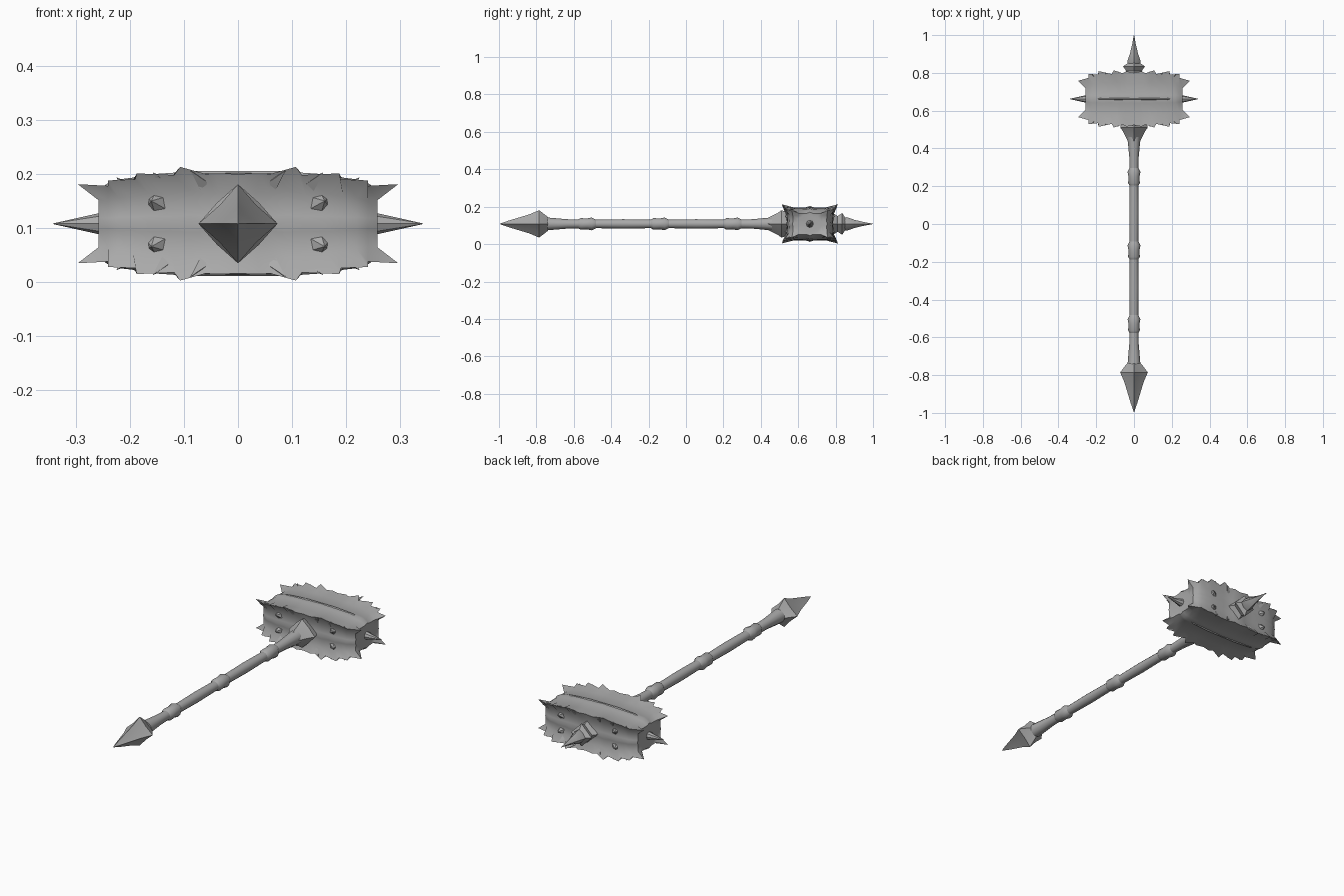
import bpy, bmesh, math
from mathutils import Vector

if "Cube" in bpy.data.objects:
    bpy.data.objects.remove(bpy.data.objects["Cube"])

ZC, HY = 0.108, 0.662          # axis height, head centre in y
metal = bpy.data.materials.new("grey metal")
metal.diffuse_color = (0.4, 0.4, 0.4, 1)
metal.use_nodes = True
metal.node_tree.nodes["Principled BSDF"].inputs["Base Color"].default_value = metal.diffuse_color


def finish(name, bm, angle=40):
    bmesh.ops.remove_doubles(bm, verts=bm.verts, dist=1e-5)
    bmesh.ops.recalc_face_normals(bm, faces=bm.faces)
    me = bpy.data.meshes.new(name)
    bm.to_mesh(me)
    bm.free()
    ob = bpy.data.objects.new(name, me)
    bpy.context.collection.objects.link(ob)
    me.materials.append(metal)
    bpy.ops.object.select_all(action='DESELECT')
    ob.select_set(True)
    bpy.context.view_layer.objects.active = ob
    bpy.ops.object.shade_smooth_by_angle(angle=math.radians(angle))
    return ob


def skin(bm, rings):
    """Bridge rings of points and close both ends."""
    vs = [[bm.verts.new(p) for p in r] for r in rings]
    n = len(vs[0])
    for a, b in zip(vs, vs[1:]):
        for i in range(n):
            bm.faces.new((a[i], a[(i + 1) % n], b[(i + 1) % n], b[i]))
    bm.faces.new(vs[0])
    bm.faces.new(vs[-1])


def shaft(name, profile, sides=8, star=1.0, angle=40):
    """Lathe along y; star < 1 pulls every other side in (diamond section)."""
    bm = bmesh.new()
    rings = []
    for y, r in profile:
        rings.append([Vector((math.cos(a) * r * k, y, ZC + math.sin(a) * r * k))
                      for i in range(sides)
                      for a, k in [(2 * math.pi * i / sides, star if i % 2 else 1)]])
    skin(bm, rings)
    return finish(name, bm, angle)


# handle: slightly bulging segments between rings
RINGS = (-0.53, -0.14, 0.25)
stops = (-0.74,) + RINGS + (0.46,)
for i, (a, b) in enumerate(zip(stops, stops[1:])):
    r0 = 0.034 if i == 0 else 0.022
    r1 = 0.035 if i == 3 else 0.022
    shaft(f"handle_segment_{i}", [(a, r0), ((a + b) / 2, 0.025), (b, r1)], 12)
for i, y in enumerate(RINGS):
    shaft(f"grip_ring_{i}", [(y - 0.048, 0.022), (y - 0.034, 0.031), (y, 0.029),
                             (y + 0.026, 0.034), (y + 0.05, 0.022)], 12)

# diamond pommel
shaft("pommel", [(-0.735, 0.032), (-0.742, 0.04), (-0.785, 0.073), (-0.84, 0.05),
                 (-0.90, 0.032), (-0.95, 0.017), (-0.995, 0.001)], 8, 0.66)
# collar under the head, and crown spike above it
shaft("head_collar", [(0.43, 0.03), (0.445, 0.036), (0.49, 0.058), (0.51, 0.073),
                      (0.55, 0.06)], 8, 0.75)
shaft("crown_base", [(0.77, 0.07), (0.81, 0.042), (0.835, 0.058), (0.85, 0.035),
                     (0.87, 0.025)], 8, 0.7)
shaft("crown_spike", [(0.84, 0.03), (0.86, 0.036), (0.90, 0.022), (0.95, 0.010),
                      (1.0, 0.001)], 8, 0.8)

# hammer head: lofted along x; corners flare into teeth, sides are hollow
# x, corner x, corner y, corner z, side y, side z
SECTIONS = [(0.0, 0.0, 0.138, 0.092, 0.132, 0.092),
            (0.035, 0.04, 0.146, 0.093, 0.130, 0.091),
            (0.06, 0.06, 0.136, 0.092, 0.124, 0.091),
            (0.09, 0.107, 0.151, 0.105, 0.126, 0.090),
            (0.125, 0.118, 0.132, 0.090, 0.122, 0.088),
            (0.165, 0.187, 0.147, 0.093, 0.124, 0.086),
            (0.195, 0.190, 0.128, 0.082, 0.118, 0.082),
            (0.220, 0.240, 0.133, 0.080, 0.115, 0.079),
            (0.240, 0.240, 0.112, 0.070, 0.106, 0.072),
            (0.258, 0.296, 0.096, 0.073, 0.094, 0.060),
            (0.256, 0.256, 0.066, 0.044, 0.070, 0.046)]


def head_ring(sec, sx):
    x, cx, cy, cz, my, mz = sec
    quarter = [(cx, cy, cz), (x, 0.60 * cy, mz - 0.004), (x, 0.15 * cy, mz - 0.003),
               (x, 0, mz + 0.003)]
    side = [(x, my, 0), (x, my - 0.004, 0.15 * cz), (x, my - 0.003, 0.60 * cz)]
    q = side + quarter                                    # +y side round to +z top
    left = [(a, -b, c) for a, b, c in reversed(q[1:-1])]
    half = q + left + [(x, -my, 0)]
    ring = half + [(a, b, -c) for a, b, c in reversed(half[1:-1])]
    return [Vector((sx * a, HY + b, ZC + c)) for a, b, c in ring]


bm = bmesh.new()
skin(bm, [head_ring(s, -1) for s in reversed(SECTIONS[1:])] +
     [head_ring(s, 1) for s in SECTIONS])
finish("hammer_head", bm, 50)


def spike(bm, base, tip, r, sides=6):
    base, tip = Vector(base), Vector(tip)
    d = tip - base
    rot = d.to_track_quat('Z', 'Y').to_matrix().to_4x4()
    rot.translation = (base + tip) / 2
    bmesh.ops.create_cone(bm, cap_ends=True, segments=sides, radius1=r,
                          radius2=0.0005, depth=d.length, matrix=rot)


# long spikes on the two striking faces
bm = bmesh.new()
for sx in (-1, 1):
    spike(bm, (sx * 0.25, HY, ZC), (sx * 0.342, HY, ZC), 0.021, 8)
finish("face_spikes", bm)

# small teeth along the four long edges and around the striking faces
bm = bmesh.new()
for sx in (-1, 1):
    for sy in (-1, 1):
        for sz in (-1, 1):
            for x, y, z in ((0.075, 0.130, 0.085), (0.145, 0.126, 0.082),
                            (0.212, 0.116, 0.073)):
                spike(bm, (sx * (x - 0.01), HY + sy * (y - 0.01), ZC + sz * (z - 0.01)),
                      (sx * (x + 0.012), HY + sy * (y + 0.016), ZC + sz * (z + 0.012)),
                      0.014, 4)
            # bumps on the hollow long sides
            spike(bm, (sx * 0.15, HY + sy * 0.105, ZC + sz * 0.038),
                  (sx * 0.16, HY + sy * 0.134, ZC + sz * 0.042), 0.028, 6)
finish("edge_teeth", bm)

# raised ridge running over top and bottom of the head
bm = bmesh.new()
for sz in (-1, 1):
    skin(bm, [[Vector((x, HY + w, ZC + sz * z)) for w, z in
               ((-0.012, h - 0.012), (0, h), (0.012, h - 0.012))]
              for x, h in ((-0.25, 0.066), (-0.18, 0.090), (-0.08, 0.097),
                           (0.08, 0.097), (0.18, 0.090), (0.25, 0.066))])
finish("head_ridges", bm, 20)
